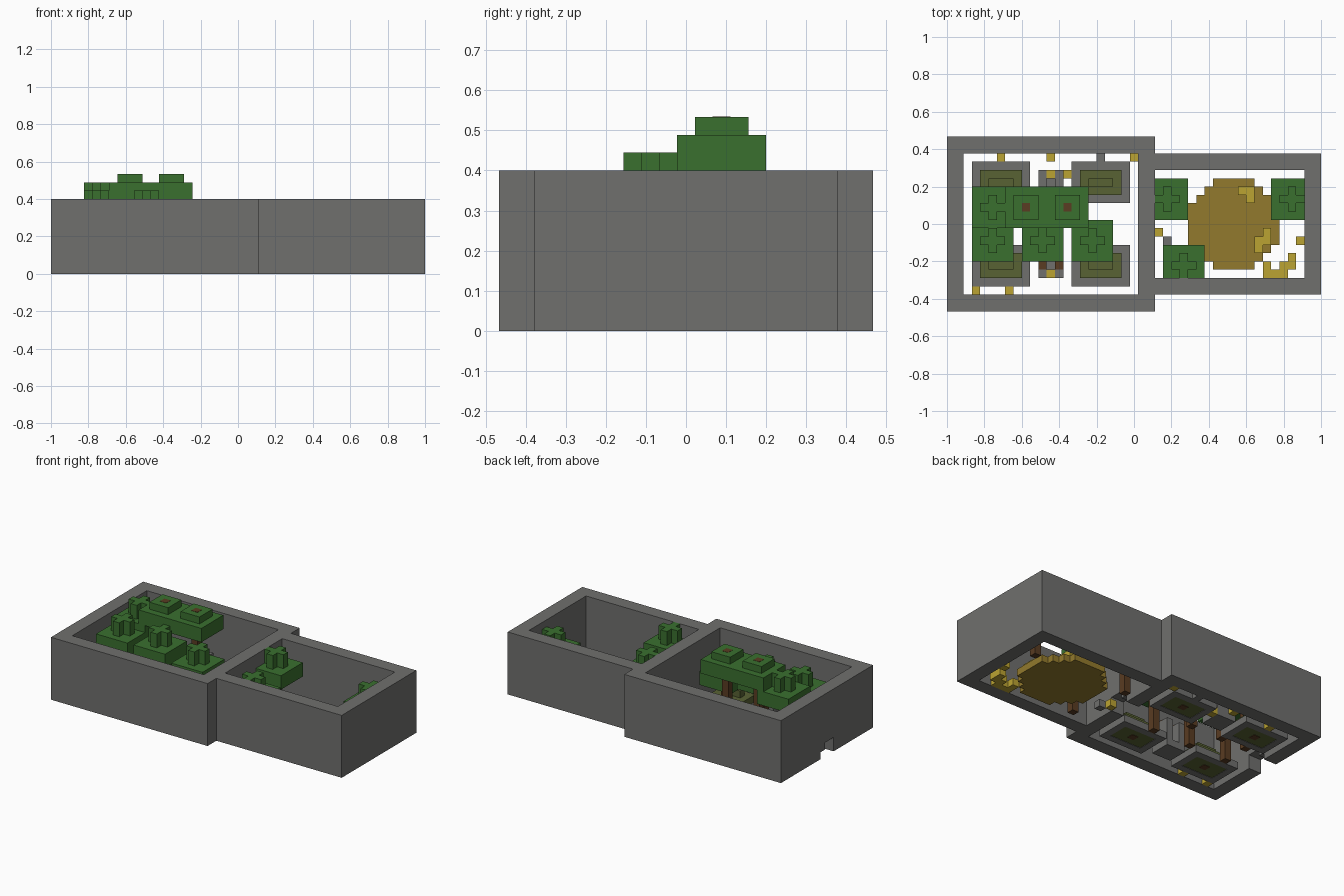
import bpy
import bmesh

U = 2 / 45  # edge of one block

default = bpy.data.objects.get("Cube")
if default:
    bpy.data.objects.remove(default, do_unlink=True)


def material(name, rgb):
    m = bpy.data.materials.new(name)
    m.use_nodes = True
    color = (*rgb, 1)
    m.diffuse_color = color
    shader = m.node_tree.nodes["Principled BSDF"]
    shader.inputs["Base Color"].default_value = color
    shader.inputs["Roughness"].default_value = 0.9
    return m


STONE = material("grey stone", (0.16, 0.16, 0.155))
LEAF = material("leaf green", (0.042, 0.162, 0.028))
HEDGE = material("olive hedge", (0.098, 0.122, 0.034))
SAND = material("ochre sand", (0.29, 0.195, 0.026))
GOLD = material("gold", (0.5, 0.37, 0.032))
WOOD = material("brown wood", (0.1, 0.045, 0.016))


def blocks(name, mat, boxes):
    """One object from boxes given as low and high corners in block units."""
    bm = bmesh.new()
    for x0, y0, z0, x1, y1, z1 in boxes:
        verts = bmesh.ops.create_cube(bm, size=1)["verts"]
        for v in verts:
            v.co.x = ((x1 if v.co.x > 0 else x0) - 22.5) * U
            v.co.y = ((y1 if v.co.y > 0 else y0) - 10.5) * U
            v.co.z = (z1 if v.co.z > 0 else z0) * U
    mesh = bpy.data.meshes.new(name)
    bm.to_mesh(mesh)
    bm.free()
    mesh.materials.append(mat)
    obj = bpy.data.objects.new(name, mesh)
    bpy.context.collection.objects.link(obj)
    return obj


def wall_with_door(x, y0, y1):
    """Side wall with a low opening, one corner of it filled."""
    return [(x, y0, 0, x + 2, 9, 9), (x, 12, 0, x + 2, y1, 9),
            (x, 9, 2, x + 2, 12, 9), (x, 11, 1, x + 2, 12, 2)]


# Walls of the two rooms
H = 9
blocks("large_room_walls", STONE,
       [(0, 0, 0, 25, 2, H), (0, 19, 0, 25, 21, H)]
       + wall_with_door(0, 2, 19) + wall_with_door(23, 2, 19))
blocks("small_room_walls", STONE,
       [(25, 2, 0, 45, 4, H), (25, 17, 0, 45, 19, H), (43, 4, 0, 45, 17, H)])

# Four planters with stepped hedges
for x in (3, 15):
    for y in (3, 13):
        blocks("planter_frame", STONE,
               [(x, y, 0, x + 7, y + 1, 1), (x, y + 4, 0, x + 7, y + 5, 1),
                (x, y + 1, 0, x + 1, y + 4, 1), (x + 6, y + 1, 0, x + 7, y + 4, 1)])
        blocks("hedge", HEDGE,
               [(x + 1, y + 1, 0.05, x + 6, y + 4, 2), (x + 2, y + 2, 2, x + 5, y + 3, 3)])
        blocks("hedge_stem", WOOD, [(x + 3, y + 2, 0, x + 4, y + 3, 1)])

# Stone seats between the planters
for y, back in ((4, 4), (14, 16)):
    blocks("stone_seat", STONE,
           [(11, y, 0, 14, y + 3, 1), (11, y, 1, 12, y + 3, 4),
            (13, y, 1, 14, y + 3, 4), (12, back, 1, 13, back + 1, 3)])
    blocks("seat_gold", GOLD, [(12, back, 3, 13, back + 1, 4)])
blocks("seat_posts", WOOD, [(x, 5, 4, x + 1, 6, 4.1) for x in (11, 13)])


def tree(x, y, z, room):
    """Low tree: square canopy, kept inside the room, with a cross on top."""
    x0, y0, x1, y1 = room
    blocks("tree_trunk", WOOD, [(x, y, 0, x + 1, y + 1, z)])
    blocks("tree_canopy", LEAF,
           [(max(x - 2, x0), max(y - 2, y0), z, min(x + 3, x1), min(y + 3, y1), z + 2),
            (x - 1, y, z + 2, x + 2, y + 1, z + 4),
            (x, y - 1, z + 2, x + 1, y, z + 4),
            (x, y + 1, z + 2, x + 1, y + 2, z + 4)])


LARGE, SMALL = (2, 2, 23, 19), (25, 4, 43, 17)
for x, y, z in ((5, 12, 7), (5, 8, 6), (11, 8, 6), (17, 8, 5)):
    tree(x, y, z, LARGE)
for x, y, z in ((26, 13, 5), (41, 13, 4), (28, 5, 5)):
    tree(x, y, z, SMALL)

# Two tall trees whose trunks reach the top
for x in (9, 14):
    blocks("tall_trunk", WOOD, [(x, 12, 0, x + 1, 13, 12.03)])
    blocks("tall_canopy", LEAF,
           [(x - 2, 10, 9, x + 3, 15, 11), (x - 1, 11, 11, x + 2, 14, 12)])

# Round sand bed, built from rows
rows = []
for r in range(-5, 6):
    half = int((5.5 ** 2 - r * r) ** 0.5)
    rows.append((34 - half, 10 + r, 0, 35 + half, 11 + r, 1))
blocks("sand_bed", SAND, rows)


def scatter(name, mat, cells, z=0):
    blocks(name, mat, [(x, y, z, x + 1, y + 1, z + 1) for x, y in cells])


# Loose gold and rubble
scatter("large_room_gold", GOLD,
        [(6, 18), (12, 18), (22, 18), (14, 16), (3, 2), (7, 2)])
scatter("small_room_gold", GOLD,
        [(25, 9), (42, 8), (41, 6), (40, 5), (41, 5), (38, 4), (39, 4), (40, 4), (38, 5)])
scatter("sand_bed_gold", GOLD,
        [(35, 14), (36, 14), (36, 13), (38, 9), (37, 8), (38, 8), (37, 7)], 1)
scatter("rubble", STONE, [(18, 18), (26, 8)])
